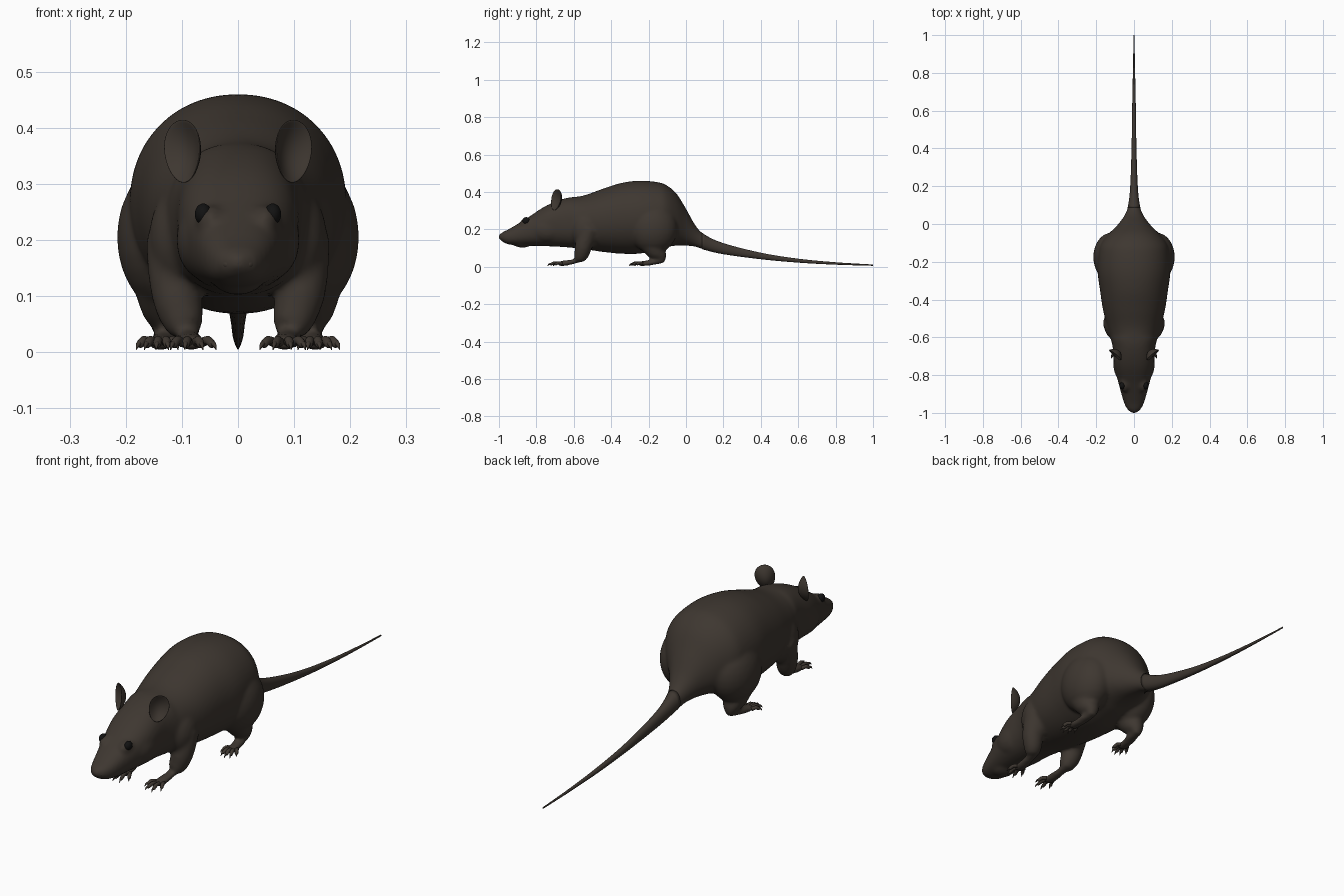
import bpy, bmesh, math
from mathutils import Matrix, Vector

if "Cube" in bpy.data.objects:
    bpy.data.objects.remove(bpy.data.objects["Cube"])


def material(name, colour):
    mat = bpy.data.materials.new(name)
    mat.use_nodes = True
    mat.diffuse_color = (*colour, 1)
    bsdf = mat.node_tree.nodes["Principled BSDF"]
    bsdf.inputs["Base Color"].default_value = (*colour, 1)
    bsdf.inputs["Roughness"].default_value = 0.8
    return mat


FUR = material("dark brown fur", (0.048, 0.038, 0.030))
BLACK = material("black eye", (0.006, 0.006, 0.006))


def finish(name, bm, mat):
    """Turn a bmesh into a smooth shaded object."""
    bmesh.ops.recalc_face_normals(bm, faces=bm.faces)
    mesh = bpy.data.meshes.new(name)
    bm.to_mesh(mesh)
    bm.free()
    mesh.materials.append(mat)
    for poly in mesh.polygons:
        poly.use_smooth = True
    obj = bpy.data.objects.new(name, mesh)
    bpy.context.collection.objects.link(obj)
    return obj


def spline(rows, steps):
    """Catmull-Rom interpolation through rows of any width."""
    rows = [Vector(r) for r in rows]
    ext = [rows[0]] + rows + [rows[-1]]
    out = []
    for a, b, c, d in zip(ext, ext[1:], ext[2:], ext[3:]):
        for k in range(steps):
            t = k / steps
            out.append(b + (c - a) * (t / 2)
                       + (a * 2 - b * 5 + c * 4 - d) * (t * t / 2)
                       + (b * 3 - a - c * 3 + d) * (t ** 3 / 2))
    return out + [rows[-1]]


def skin(bm, rings):
    """Bridge consecutive rings of points and cap both ends."""
    loops = [[bm.verts.new(p) for p in ring] for ring in rings]
    n = len(loops[0])
    for a, b in zip(loops, loops[1:]):
        for i in range(n):
            j = (i + 1) % n
            bm.faces.new((a[i], a[j], b[j], b[i]))
    bm.faces.new(loops[0])
    bm.faces.new(loops[-1])


def circle(n):
    return [(math.cos(math.tau * i / n), math.sin(math.tau * i / n)) for i in range(n)]


def trunk(bm, rows, sides):
    """Loft rounded sections given as (y, top, bottom, half width)."""
    rings = []
    for y, top, bottom, wide in rows:
        power = 0.84 if y < -0.6 else 0.95
        ring = []
        for c, s in circle(sides):
            x = math.copysign(abs(c) ** power, c) * wide
            z = math.copysign(abs(s) ** power, s) * (top - bottom) / 2
            ring.append((x, y, (top + bottom) / 2 + z))
        rings.append(ring)
    skin(bm, rings)


def tube(bm, rows, sides=14, flat=1.0, steps=4):
    """Sweep a round section along (x, y, z, radius) rows."""
    rows = spline(rows, steps)
    rings = []
    for i, row in enumerate(rows):
        along = rows[min(i + 1, len(rows) - 1)].xyz - rows[max(i - 1, 0)].xyz
        side = along.cross(Vector((0, 0, 1))).normalized()
        up = side.cross(along).normalized()
        rings.append([row.xyz + (side * c + up * s * flat) * row.w
                      for c, s in circle(sides)])
    skin(bm, rings)


def ball(bm, centre, radii, segments=28):
    matrix = Matrix.Translation(centre) @ Matrix.Diagonal((*radii, 1))
    return bmesh.ops.create_uvsphere(bm, u_segments=segments, v_segments=segments // 2,
                                     radius=1, matrix=matrix)["verts"]


# Silhouette from nose to tail tip: y, top, bottom, half width
PROFILE = [
    (-1.0, .17, .15, .012), (-.98, .185, .133, .036), (-.94, .205, .118, .055),
    (-.85, .26, .113, .08), (-.75, .325, .11, .105), (-.65, .365, .105, .113),
    (-.55, .38, .095, .14), (-.45, .415, .08, .165), (-.35, .447, .07, .18),
    (-.25, .46, .07, .193), (-.15, .452, .09, .187), (-.1, .433, .105, .172),
    (-.05, .39, .113, .132), (0, .31, .113, .083), (.05, .222, .107, .048),
    (.1, .172, .09, .031), (.2, .126, .067, .02), (.4, .075, .04, .013),
    (.6, .043, .022, .01), (.8, .024, .011, .006), (1, .012, .005, .002),
]
rows = spline(PROFILE, 5)

# Body, head, haunches and limbs, fused into one skin
bm = bmesh.new()
trunk(bm, [r for r in rows if r[0] < .17], 48)
ball(bm, (0, -.875, .13), (.045, .055, .028))
for side in (-1, 1):
    def at(x, y, z, *radius):
        return (side * x, y, z, *radius)

    ball(bm, at(.118, -.175, .205), (.098, .13, .135))
    ball(bm, at(.095, -.53, .2), (.064, .085, .1))
    ball(bm, at(.048, -.835, .232), (.027, .055, .032))
    ball(bm, at(.06, -.74, .2), (.05, .09, .07))
    # Foreleg and paw
    tube(bm, [at(.11, -.52, .2, .055), at(.112, -.545, .12, .047),
              at(.102, -.558, .07, .041), at(.092, -.575, .042, .031)])
    tube(bm, [at(.094, -.55, .045, .026), at(.088, -.6, .028, .022),
              at(.084, -.65, .019, .025), at(.082, -.685, .016, .02)], flat=.6)
    # Hind leg and long foot
    tube(bm, [at(.122, -.2, .15, .07), at(.125, -.165, .09, .054),
              at(.126, -.138, .055, .036), at(.127, -.135, .032, .022)])
    tube(bm, [at(.126, -.118, .032, .019), at(.129, -.16, .026, .023),
              at(.136, -.21, .019, .024), at(.139, -.255, .016, .022)], flat=.6)
body = finish("body", bm, FUR)
bpy.context.view_layer.objects.active = body
remesh = body.modifiers.new("fuse", "REMESH")
remesh.mode = "VOXEL"
remesh.voxel_size = 0.008
remesh.use_smooth_shade = True
soften = body.modifiers.new("soften", "SMOOTH")
soften.factor = 0.5
soften.iterations = 8

# Tail
bm = bmesh.new()
trunk(bm, [r for r in rows if r[0] > .08], 20)
finish("tail", bm, FUR)

# Nose pad with two nostril wings
bm = bmesh.new()
ball(bm, (0, -.982, .16), (.02, .018, .016))
for side in (-1, 1):
    ball(bm, (side * .016, -.977, .157), (.014, .016, .011))
finish("nose", bm, FUR)


def toes(name, side, x, y, count, length, splay):
    """Fan of arched toes, each ending in a claw."""
    bm = bmesh.new()
    for i in range(count):
        f = 2 * i / (count - 1) - 1
        angle = f * 0.45 + splay
        reach = length * (1 - 0.25 * f * f)

        def point(t, z, radius):
            return (side * (x + f * .018 + math.sin(angle) * reach * t),
                    y + .012 * f * f - math.cos(angle) * reach * t, z, radius)

        tube(bm, [point(0, .017, .008), point(.4, .021, .008),
                  point(.7, .014, .007), point(.78, .012, .004)], 10)
        tube(bm, [point(.65, .016, .005), point(.85, .014, .004),
                  point(1, .004, .0006)], 8)
    finish(name, bm, FUR)


for side, label in ((1, "left"), (-1, "right")):
    toes(label + "_front_toes", side, .082, -.675, 4, .07, -.05)
    toes(label + "_hind_toes", side, .14, -.245, 5, .06, .1)

    # Eye
    bm = bmesh.new()
    ball(bm, (side * .062, -.855, .246), (.015, .02, .019))
    finish(label + "_eye", bm, BLACK)

    # Cupped ear, facing forward and outward
    normal = Vector((side * .62, -.76, .1)).normalized()
    up = Vector((side * .22, .05, 1))
    across = up.cross(normal).normalized()
    up = normal.cross(across)
    centre = Vector((side * .099, -.695, .358))
    bm = bmesh.new()
    for v in ball(bm, (0, 0, 0), (1, 1, 1), 40):
        u, h, w = v.co
        depth = w * .007 - .024 * (1 - u * u - h * h)
        v.co = (centre + across * u * .046 * (.88 + .12 * h)
                + up * h * .057 + normal * depth)
    finish(label + "_ear", bm, FUR)
